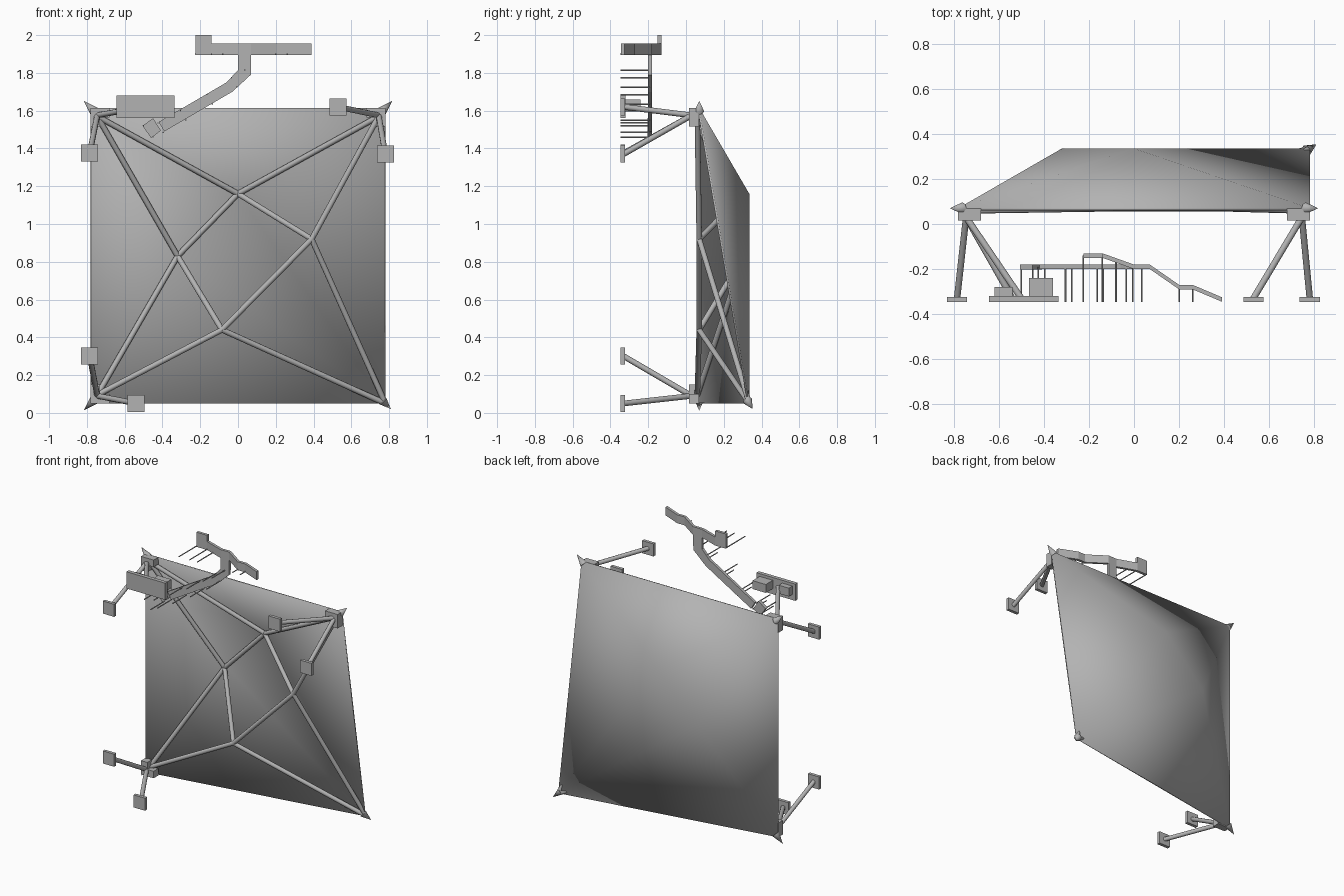
import bpy, bmesh
from mathutils import Vector

cube = bpy.data.objects.get("Cube")
if cube:
    bpy.data.objects.remove(cube, do_unlink=True)

grey = bpy.data.materials.new("light_grey")
grey.use_nodes = True
tone = (0.45, 0.45, 0.45, 1)
grey.diffuse_color = tone
grey.node_tree.nodes["Principled BSDF"].inputs["Base Color"].default_value = tone


def make(name, bm):
    mesh = bpy.data.meshes.new(name)
    bm.to_mesh(mesh)
    bm.free()
    mesh.materials.append(grey)
    obj = bpy.data.objects.new(name, mesh)
    bpy.context.collection.objects.link(obj)
    return obj


def smooth(obj, angle):
    bpy.ops.object.select_all(action='DESELECT')
    obj.select_set(True)
    bpy.context.view_layer.objects.active = obj
    bpy.ops.object.shade_smooth_by_angle(angle=angle)


def box(name, x, y, z):
    bm = bmesh.new()
    bmesh.ops.create_cube(bm, size=1)
    for v in bm.verts:
        v.co = [r[0] if c < 0 else r[1] for c, r in zip(v.co, (x, y, z))]
    return make(name, bm)


def rod(name, a, b, r1, r2=None, sides=10):
    a, b = Vector(a), Vector(b)
    bm = bmesh.new()
    bmesh.ops.create_cone(bm, cap_ends=True, segments=sides, radius1=r1,
                          radius2=r1 if r2 is None else r2, depth=(b - a).length)
    turn = (b - a).to_track_quat('Z', 'Y')
    for v in bm.verts:
        v.co = turn @ v.co + (a + b) / 2
    obj = make(name, bm)
    smooth(obj, 0.8)
    return obj


def extrude(name, outline, move):
    # Closed outline pushed along a vector
    bm = bmesh.new()
    face = bm.faces.new([bm.verts.new(p) for p in outline])
    out = bmesh.ops.extrude_face_region(bm, geom=[face])
    for v in out["geom"]:
        if isinstance(v, bmesh.types.BMVert):
            v.co += Vector(move)
    bmesh.ops.recalc_face_normals(bm, faces=bm.faces[:])
    return make(name, bm)


# Stretched membrane over two rear nodes
P = {"TL": (-.78, .07, 1.615), "TR": (.78, .07, 1.615), "BL": (-.78, .07, .05),
     "BR": (.78, .335, .05), "A": (0, .335, 1.16), "B": (-.32, .335, .83),
     "C": (.39, .07, .92), "D": (-.085, .07, .44)}
bm = bmesh.new()
V = {k: bm.verts.new(P[k]) for k in ("TL", "TR", "BL", "BR", "A", "B")}
for tri in ("TL A TR", "TL B A", "TL BL B", "A BR TR", "BL BR B", "A B BR"):
    face = bm.faces.new([V[k] for k in tri.split()])
    face.normal_update()
    if face.normal.y < 0:
        face.normal_flip()
membrane = make("membrane", bm)
smooth(membrane, 1.0)
solid = membrane.modifiers.new("thickness", 'SOLIDIFY')
solid.thickness = 0.01
solid.offset = -1

# Frame bars joining corners and nodes
ends = {k: Vector(p) for k, p in P.items()}
ends["TL"] += Vector((.035, -.01, -.045))
ends["TR"] += Vector((-.035, -.01, -.045))
ends["BL"] += Vector((.035, -.01, .045))
for k in "AB":
    ends[k].y -= .03
for bar in ("TL A", "TR A", "TL B", "BL B", "TR C", "BR C", "BL D", "BR D",
            "A B", "B D", "D C", "C A"):
    i, j = bar.split()
    rod("frame_bar", ends[i], ends[j], .015)

# Pointed corner caps
for k in ("TL", "TR", "BL", "BR"):
    p = Vector(P[k])
    out = Vector((1 if p.x > 0 else -1, 0, 1 if p.z > 1 else -1))
    if k == "BR":
        out = Vector((.8, .5, -.8))
    rod("corner_spike", p - out * .018, p + out * .037, .026, 0, 8)

# Corner brackets, legs and foot pads
for k, sx, up, pads in (("TL", -1, 1, ((-.785, 1.375), (-.5, 1.62))),
                        ("TR", 1, 1, ((.78, 1.37), (.53, 1.62))),
                        ("BL", -1, -1, ((-.785, .3), (-.54, .05)))):
    x, _, z = P[k]
    box("bracket_side", sorted((x, x - sx * .05)), (.015, .068), sorted((z, z - up * .1)))
    box("bracket_flat", sorted((x, x - sx * .1)), (.015, .068), sorted((z, z - up * .05)))
    for px, pz in pads:
        rod("leg", (x - sx * .035, .03, z - up * .04), (px, -.33, pz), .015)
        box("foot_pad", (px - .045, px + .045), (-.347, -.324), (pz - .045, pz + .045))

# Front panel with two blocks behind it
box("panel", (-.643, -.335), (-.347, -.32), (1.56, 1.68))
box("small_block", (-.62, -.54), (-.32, -.28), (1.6, 1.66))
box("large_block", (-.465, -.36), (-.32, -.24), (1.6, 1.66))

# Upper walkway: plan profile raised to a band
path = ((-.14, -.14), (0, -.19), (.07, -.19), (.2, -.28), (.26, -.28), (.39, -.335))
outline = [(x, y + .01, 1.895) for x, y in path] + [(x, y - .01, 1.895) for x, y in reversed(path)]
extrude("upper_walkway", outline, (0, 0, .06))
box("walkway_end", (-.225, -.14), (-.15, -.13), (1.895, 2))

# Curved descending walkway and its tilted end plate
bend = ((0, 1.9), (.07, 1.9), (.068, 1.79), (-.03, 1.7), (-.39, 1.49),
        (-.42, 1.54), (-.06, 1.75), (0, 1.815))
extrude("lower_walkway", [(x, -.2, z) for x, z in bend], (0, .02, 0))
plate = ((-.505, 1.52), (-.45, 1.56), (-.408, 1.495), (-.46, 1.455))
extrude("lower_end_plate", [(x, -.203, z) for x, z in plate], (0, .024, 0))

# Thin support pins, in pairs across the lower walkway
for x, z in ((-.02, 1.75), (-.15, 1.66), (-.29, 1.575), (-.41, 1.51)):
    for s in (-1, 1):
        rod("pin", (x - s * .014, -.347, z + s * .025), (x - s * .014, -.19, z + s * .025), .004, sides=6)
for x, y, z in ((-.5, -.19, 1.52), (-.45, -.19, 1.46), (.035, -.19, 1.815), (-.225, -.14, 1.9),
                (-.14, -.14, 1.9), (-.08, -.16, 1.9), (.2, -.28, 1.9), (.26, -.28, 1.9)):
    rod("pin", (x, -.347, z), (x, y, z), .004, sides=6)
